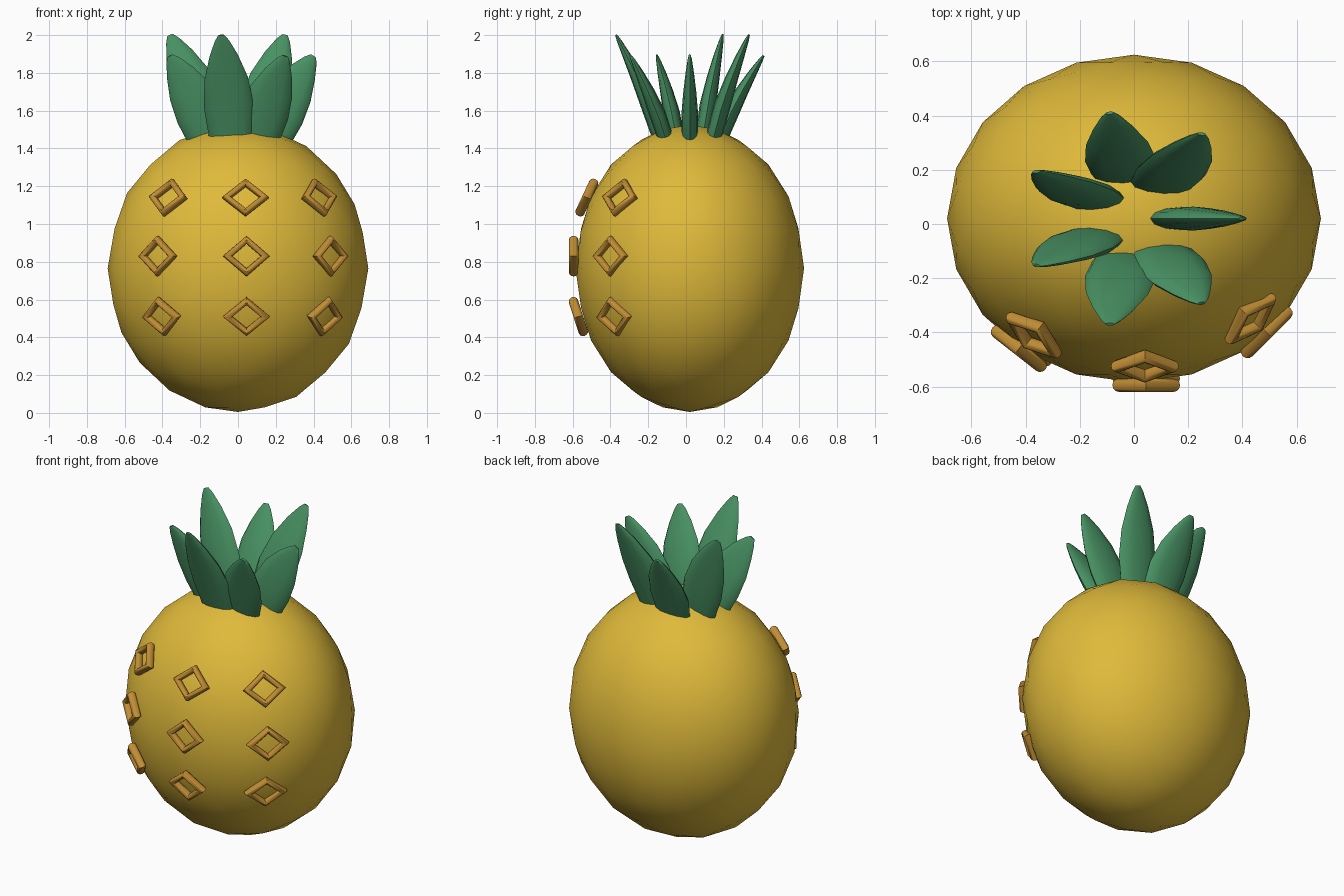
import bpy
import bmesh
from math import sin, cos, pi, radians
from mathutils import Vector, Matrix

cube = bpy.data.objects.get("Cube")
if cube:
    bpy.data.objects.remove(cube, do_unlink=True)


def material(name, rgb):
    mat = bpy.data.materials.new(name)
    mat.use_nodes = True
    color = (*rgb, 1)
    mat.diffuse_color = color
    mat.node_tree.nodes["Principled BSDF"].inputs["Base Color"].default_value = color
    return mat


yellow = material("golden yellow", (0.74, 0.49, 0.043))
green = material("leaf green", (0.065, 0.285, 0.125))
amber = material("amber brown", (0.54, 0.27, 0.035))


def add_object(name, bm, mat, smooth_angle):
    bmesh.ops.recalc_face_normals(bm, faces=bm.faces)
    mesh = bpy.data.meshes.new(name)
    bm.to_mesh(mesh)
    bm.free()
    mesh.materials.append(mat)
    obj = bpy.data.objects.new(name, mesh)
    bpy.context.collection.objects.link(obj)
    bpy.ops.object.select_all(action="DESELECT")
    obj.select_set(True)
    bpy.context.view_layer.objects.active = obj
    bpy.ops.object.shade_smooth_by_angle(angle=radians(smooth_angle))
    return obj


def bridge_rings(bm, rings, closed):
    """Join neighbouring vertex rings with quads."""
    pairs = list(zip(rings, rings[1:]))
    if closed:
        pairs.append((rings[-1], rings[0]))
    for low, high in pairs:
        n = len(low)
        for i in range(n):
            j = (i + 1) % n
            bm.faces.new((low[i], low[j], high[j], high[i]))


# Faceted egg-shaped fruit
CENTER_Y = 0.02
bm = bmesh.new()
bmesh.ops.create_icosphere(bm, subdivisions=3, radius=1)
bmesh.ops.transform(bm, verts=bm.verts,
                    matrix=Matrix.Translation((0, CENTER_Y, 0.765))
                    @ Matrix.Diagonal((0.69, 0.605, 0.76, 1)))
add_object("fruit_body", bm, yellow, 40)


# Leaf: flattened tapering sweep, wide along x, curling outwards
PROFILE = [(0, 0.1, 0.035), (0.12, 0.118, 0.042), (0.38, 0.132, 0.044),
           (0.62, 0.115, 0.034), (0.82, 0.075, 0.022),
           (0.95, 0.038, 0.012), (1, 0.016, 0.006)]


def add_leaf(name, angle, tip_z):
    out = Vector((cos(angle), sin(angle), 0))
    base_z = 1.40

    def centre(s):
        return (out * (0.15 + 0.25 * s ** 1.3)
                + Vector((0, CENTER_Y, base_z + (tip_z - base_z) * s)))

    bm = bmesh.new()
    rings = []
    for s, wide, thick in PROFILE:
        tangent = (centre(s + 0.02) - centre(max(s - 0.02, 0))).normalized()
        side = Vector((1, 0, 0))
        side = (side - tangent * side.dot(tangent)).normalized()
        normal = tangent.cross(side)
        rings.append([bm.verts.new(centre(s) + side * wide * cos(a) + normal * thick * sin(a))
                      for a in [2 * pi * i / 12 for i in range(12)]])
    bridge_rings(bm, rings, False)
    bm.faces.new(rings[0])
    bm.faces.new(rings[-1])
    add_object(name, bm, green, 60)


for i in range(7):
    add_leaf(f"leaf_{i + 1}", 2 * pi * i / 7, 2.0 if i % 2 else 1.89)


# Diamond rings on the front: four-sided tori lying on the skin
def add_diamond(name, location, yaw, pitch):
    bm = bmesh.new()
    rings = []
    for i in range(4):
        a = pi / 2 * i
        ring = []
        for j in range(12):
            b = 2 * pi * j / 12
            r = 0.1 + 0.025 * cos(b)
            ring.append(bm.verts.new((r * cos(a), 0.025 * sin(b), 0.86 * r * sin(a))))
        rings.append(ring)
    bridge_rings(bm, rings, True)
    turn = Matrix.Rotation(radians(yaw), 4, "Z") @ Matrix.Rotation(radians(pitch), 4, "X")
    bmesh.ops.transform(bm, verts=bm.verts, matrix=Matrix.Translation(location) @ turn)
    add_object(name, bm, amber, 40)


# Rows: name, height, pitch, then x and y of right, middle and left diamonds
ROWS = [("upper", 1.14, -25, ((-0.37, -0.41), (0.04, -0.525), (0.43, -0.35))),
        ("middle", 0.83, 0, ((-0.425, -0.46), (0.045, -0.595), (0.49, -0.4))),
        ("lower", 0.51, 18, ((-0.405, -0.44), (0.045, -0.57), (0.46, -0.38)))]
for row, z, pitch, spots in ROWS:
    for column, yaw, (x, y) in zip(("right", "centre", "left"), (-38, 0, 45), spots):
        add_diamond(f"{row}_{column}_diamond", (x, y, z), yaw, pitch)
